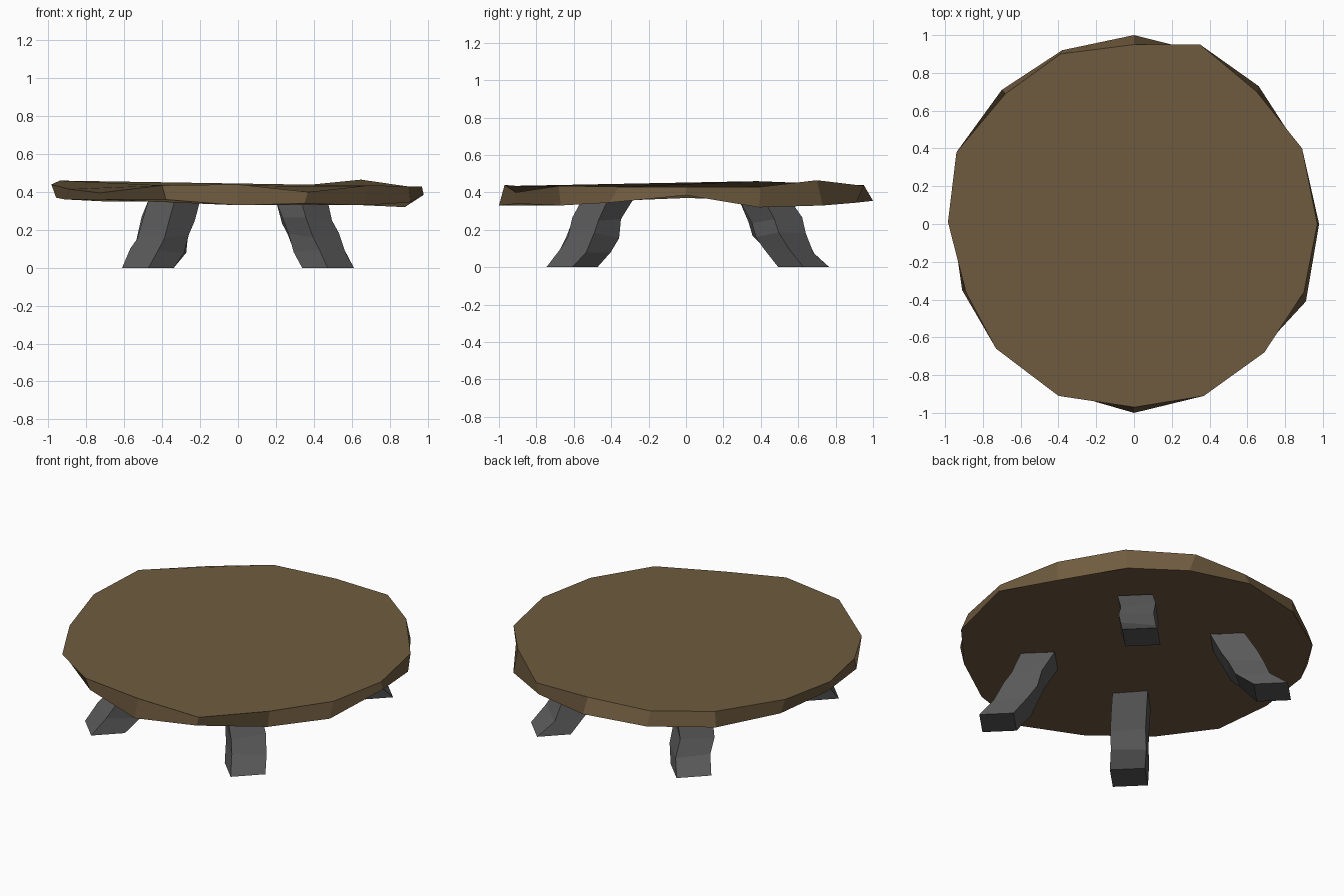
import bpy, bmesh, math, random
from mathutils import Vector

if "Cube" in bpy.data.objects:
    bpy.data.objects.remove(bpy.data.objects["Cube"])

random.seed(4)


def material(name, rgb):
    m = bpy.data.materials.new(name)
    m.diffuse_color = (*rgb, 1)
    m.use_nodes = True
    m.node_tree.nodes["Principled BSDF"].inputs["Base Color"].default_value = m.diffuse_color
    return m


def loft(name, rings, mat):
    """Flat-shaded closed solid through a stack of point rings."""
    bm = bmesh.new()
    loops = [[bm.verts.new(p) for p in ring] for ring in rings]
    n = len(loops[0])
    for a, b in zip(loops, loops[1:]):
        for i in range(n):
            j = (i + 1) % n
            bm.faces.new((a[i], a[j], b[j], b[i]))
    bm.faces.new(loops[0][::-1])
    bm.faces.new(loops[-1])
    bmesh.ops.recalc_face_normals(bm, faces=bm.faces)
    me = bpy.data.meshes.new(name)
    bm.to_mesh(me)
    bm.free()
    me.materials.append(mat)
    ob = bpy.data.objects.new(name, me)
    bpy.context.collection.objects.link(ob)
    return ob


wood = material("wood", (0.16, 0.105, 0.05))
iron = material("dark_grey", (0.1, 0.1, 0.1))

# Tabletop: 16-sided slab with uneven rim (x, y, z per corner)
top = [(.97, 0, .43), (.89, .40, .43), (.65, .70, .465), (.35, .95, .435),
       (0, .95, .44), (-.39, .90, .44), (-.68, .69, .435), (-.94, .38, .46),
       (-.985, .01, .44), (-.89, -.36, .415), (-.73, -.66, .395), (-.40, -.91, .435),
       (0, -.97, .44), (.37, -.91, .40), (.69, -.68, .435), (.90, -.36, .43)]
bottom = [(.98, 0, .385), (.88, .39, .32), (.66, .73, .33), (.36, .91, .345),
          (0, 1.0, .355), (-.38, .92, .35), (-.70, .71, .35), (-.90, .37, .36),
          (-.96, 0, .37), (-.91, -.35, .36), (-.69, -.65, .36), (-.38, -.89, .36),
          (0, -1.0, .33), (.35, -.90, .34), (.67, -.67, .33), (.91, -.41, .345)]
loft("tabletop", [bottom, top], wood)

# Legs: splayed square posts set on the diagonals, with a crooked hewn outline
path = [(.475, .61, 0), (.42, .55, .09), (.40, .50, .17), (.375, .47, .25), (.335, .42, .36)]
for name, sx, sy in (("front_left_leg", -1, -1), ("front_right_leg", 1, -1),
                     ("back_left_leg", -1, 1), ("back_right_leg", 1, 1)):
    out = Vector((sx, sy, 0)).normalized()
    side = Vector((-out.y, out.x, 0))
    rings = []
    for k, (x, y, z) in enumerate(path):
        inner = 0 < k < len(path) - 1
        j = 0.018 if inner else 0
        sway = random.uniform(-j, j)
        shift = 0.02 * sy if k == 0 else 0
        centre = Vector((sx * x, sy * y + (shift if sy > 0 else 0), z))
        ring = []
        for a, b in ((1, 1), (-1, 1), (-1, -1), (1, -1)):
            p = centre + out * a * 0.095 + side * (b * 0.098 + sway)
            p.z += random.uniform(-j, j)
            p += out * random.uniform(-j, j) * 0.6
            ring.append(p)
        rings.append(ring)
    loft(name, rings, iron)
